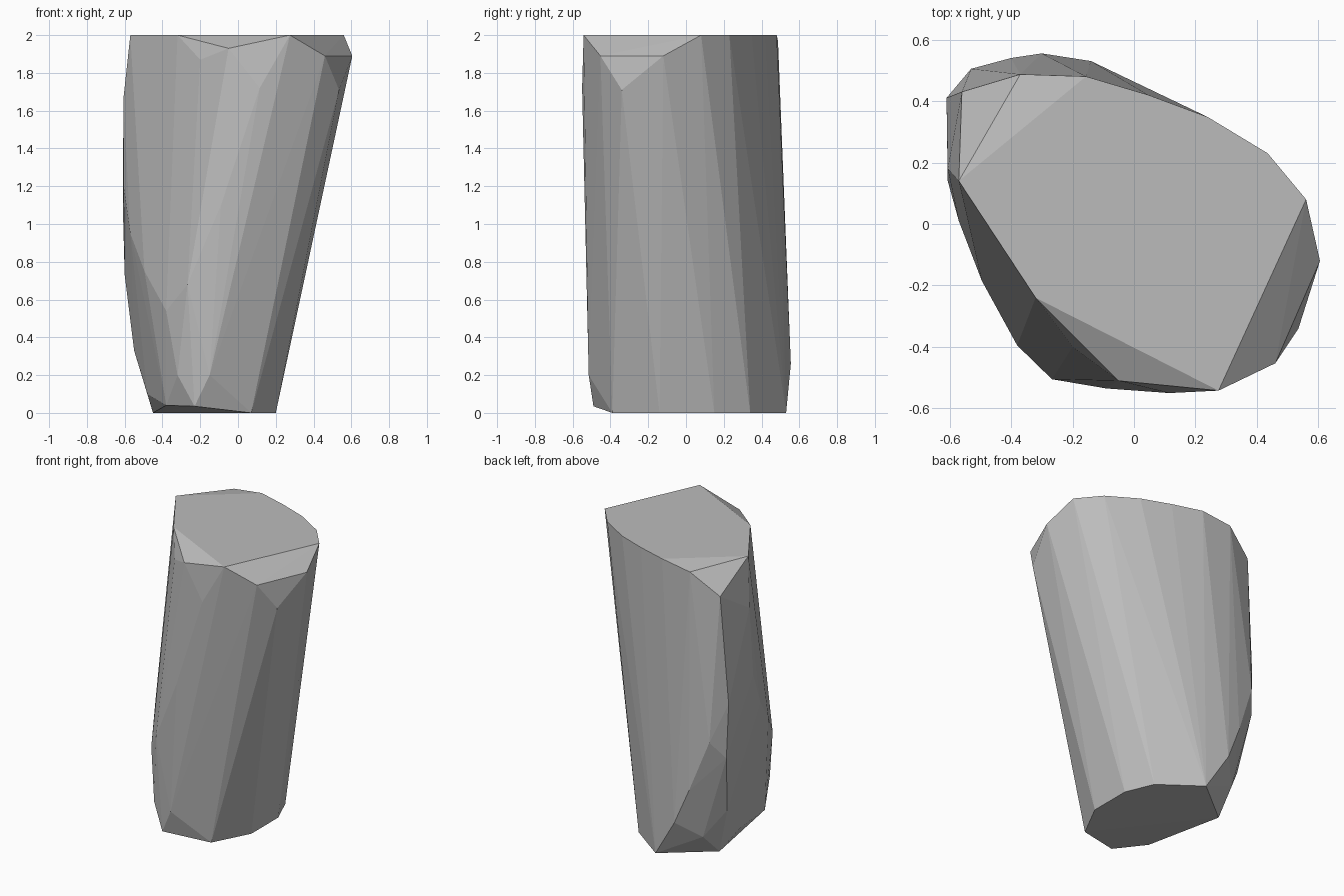
import bpy
import bmesh

# Remove the default cube only
default_cube = bpy.data.objects.get("Cube")
if default_cube:
    bpy.data.objects.remove(default_cube, do_unlink=True)


def make_material(name, color):
    material = bpy.data.materials.new(name)
    material.use_nodes = True
    material.diffuse_color = color
    material.node_tree.nodes["Principled BSDF"].inputs["Base Color"].default_value = color
    return material


def at_height(outline, z):
    """Lift a flat outline to one height."""
    return [(x, y, z) for x, y in outline]


def make_hull(name, corners, material):
    """Wrap a faceted convex stone around its corner points."""
    mesh = bpy.data.meshes.new(name)
    bm = bmesh.new()
    for corner in corners:
        bm.verts.new(corner)
    result = bmesh.ops.convex_hull(bm, input=bm.verts)
    unused = {v for v in result["geom_interior"] + result["geom_unused"]
              if isinstance(v, bmesh.types.BMVert) and v.is_valid}
    bmesh.ops.delete(bm, geom=list(unused), context="VERTS")
    # Join coplanar triangles into clean flat facets
    bmesh.ops.dissolve_limit(bm, angle_limit=0.005, verts=bm.verts, edges=bm.edges)
    bmesh.ops.recalc_face_normals(bm, faces=bm.faces)
    for face in bm.faces:
        face.smooth = False
    bm.to_mesh(mesh)
    bm.free()
    mesh.materials.append(material)
    stone = bpy.data.objects.new(name, mesh)
    bpy.context.scene.collection.objects.link(stone)
    return stone


# Flat top and flat foot
top_outline = [(0.56, 0.08), (0.435, 0.23), (0.24, 0.348), (0.046, 0.42),
               (-0.156, 0.48), (-0.57, 0.14), (-0.32, -0.24), (0.275, -0.542)]
foot_outline = [(0.07, -0.39), (0.2, -0.14), (0.2, 0.15), (0.12, 0.34),
                (-0.14, 0.53), (-0.45, 0.28)]

# Chipped corners just under the top
top_chips = [(-0.05, -0.51, 1.93), (-0.2, -0.4, 1.87), (0.46, -0.453, 1.89),
             (0.605, -0.12, 1.89), (0.535, -0.34, 1.71),
             (-0.37, 0.487, 1.97), (-0.56, 0.43, 1.83)]

# Broken edge around the foot
foot_chips = [(-0.23, -0.49, 0.035), (-0.38, -0.31, 0.04), (-0.48, 0.1, 0.1),
              (-0.32, -0.45, 0.2), (-0.15, -0.515, 0.2),
              (-0.43, 0.43, 0.15), (-0.3, 0.555, 0.26), (-0.55, 0.34, 0.33)]

# Swelling of the front, the side and the back corner
front_bulge = [(0.115, -0.55, 1.72), (-0.09, -0.535, 1.1),
               (-0.267, -0.505, 0.68), (-0.38, -0.395, 0.54)]
side_bulge = [(-0.495, -0.185, 0.75), (-0.57, 0.01, 0.95),
              (-0.606, 0.14, 1.2), (-0.606, 0.18, 1.67)]
back_corner = [(-0.4, 0.54, 0.5), (-0.53, 0.505, 0.85),
               (-0.6, 0.42, 0.73), (-0.61, 0.41, 1.1)]

stone_grey = make_material("stone grey", (0.5, 0.5, 0.5, 1.0))
make_hull(
    "leaning_stone",
    at_height(top_outline, 2.0) + at_height(foot_outline, 0.0)
    + top_chips + foot_chips + front_bulge + side_bulge + back_corner,
    stone_grey,
)
